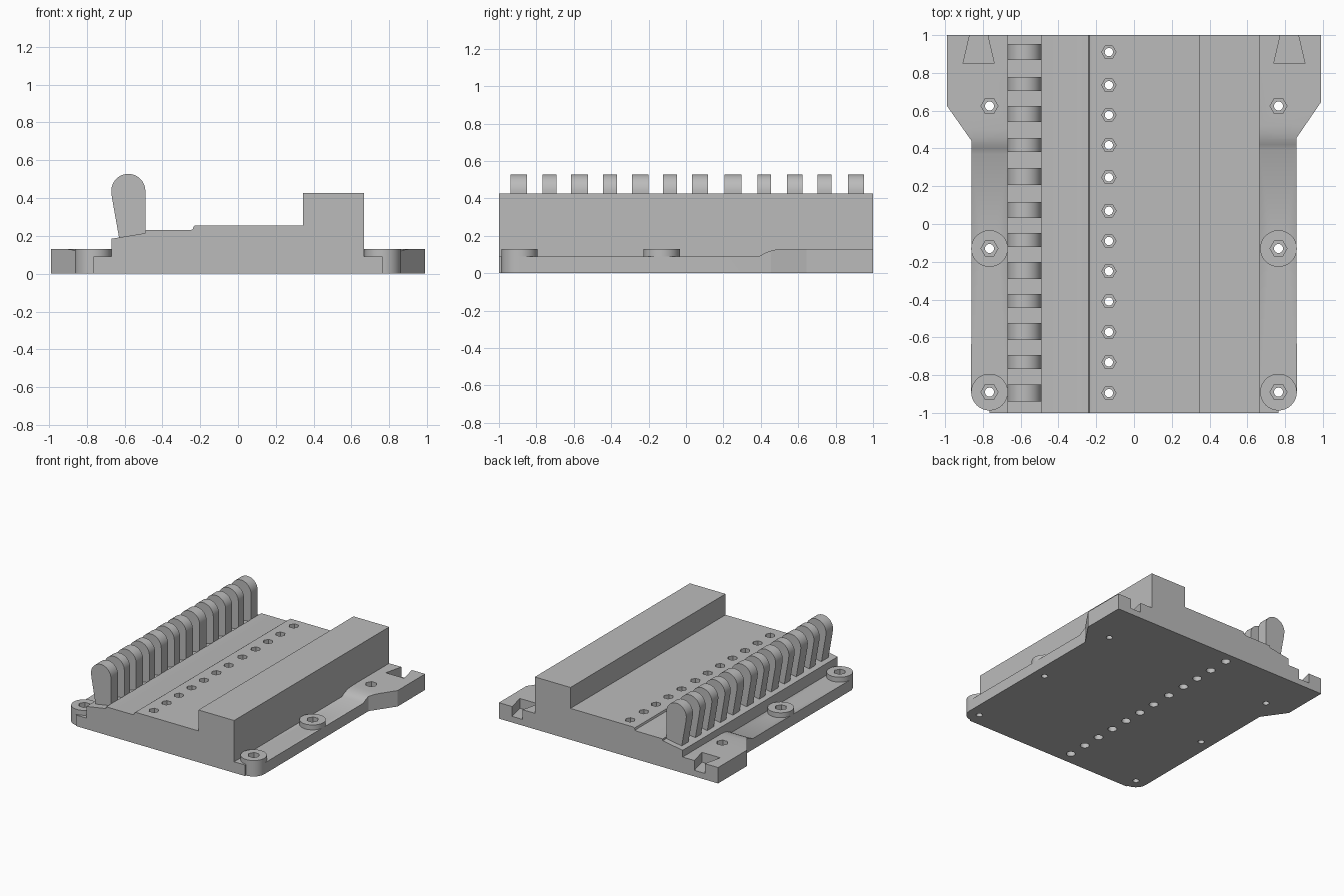
import bpy, bmesh, math

if "Cube" in bpy.data.objects:
    bpy.data.objects.remove(bpy.data.objects["Cube"])

grey = bpy.data.materials.new("plain grey")
grey.diffuse_color = (0.5, 0.5, 0.5, 1)
grey.use_nodes = True
grey.node_tree.nodes["Principled BSDF"].inputs["Base Color"].default_value = grey.diffuse_color


def add_prism(bm, pts, axis, a, b):
    """Extrude a 2D outline along an axis from a to b."""
    place = {'x': lambda p, d: (d, p[0], p[1]),
             'y': lambda p, d: (p[0], d, p[1]),
             'z': lambda p, d: (p[0], p[1], d)}[axis]
    lo = [bm.verts.new(place(p, a)) for p in pts]
    hi = [bm.verts.new(place(p, b)) for p in pts]
    bm.faces.new(lo)
    bm.faces.new(hi)
    n = len(pts)
    for i in range(n):
        j = (i + 1) % n
        bm.faces.new((lo[i], lo[j], hi[j], hi[i]))


def make(name, prisms):
    bm = bmesh.new()
    for p in prisms:
        add_prism(bm, *p)
    bmesh.ops.recalc_face_normals(bm, faces=bm.faces[:])
    me = bpy.data.meshes.new(name)
    bm.to_mesh(me)
    bm.free()
    me.materials.append(grey)
    ob = bpy.data.objects.new(name, me)
    bpy.context.collection.objects.link(ob)
    return ob


def arc(cx, cy, r, a0, a1, n):
    return [(cx + r * math.cos(math.radians(a0 + (a1 - a0) * i / n)),
             cy + r * math.sin(math.radians(a0 + (a1 - a0) * i / n))) for i in range(n + 1)]


def circle(cx, cy, r, n=40):
    return arc(cx, cy, r, 0, 360, n)[:-1]


def cut(ob, prisms, op='DIFFERENCE'):
    cutter = make("cutter", prisms)
    cutter.hide_render = True
    mod = ob.modifiers.new("cut", 'BOOLEAN')
    mod.object, mod.operation, mod.solver = cutter, op, 'EXACT'
    deps = bpy.context.evaluated_depsgraph_get()
    me = bpy.data.meshes.new_from_object(ob.evaluated_get(deps))
    ob.modifiers.clear()
    ob.data = me
    bpy.data.objects.remove(cutter)


# main body: stepped profile along y
body = make("main_body", [([(-0.67, 0), (-0.67, 0.185), (-0.49, 0.215), (-0.49, 0.23),
                            (-0.25, 0.23), (-0.24, 0.235), (-0.235, 0.25), (-0.225, 0.256),
                            (0.343, 0.256), (0.343, 0.427), (0.665, 0.427), (0.665, 0)],
                           'y', -1, 1)])

# row of holes: hexagon pocket on top, through hole, round pocket below
row = [0.91, 0.735, 0.577, 0.417, 0.247, 0.07, -0.09, -0.25, -0.41, -0.572, -0.732, -0.895]
cut(body, [(circle(-0.133, y, 0.038, 6), 'z', 0.18, 0.4) for y in row])
cut(body, [(circle(-0.133, y, 0.034, 24), 'z', -0.1, 0.08) for y in row])
cut(body, [(circle(-0.133, y, 0.022, 24), 'z', -0.1, 0.4) for y in row])

# side flanges with ramp, screw holes and dovetail notches
screws = [0.625, -0.13, -0.89]
for s, side, ya, yb, yr in ((-1, "left", 0.625, 0.44, 0.37), (1, "right", 0.645, 0.455, 0.39)):
    inner = 0.67 if s < 0 else 0.665
    outline = [(inner, 1), (0.99, 1), (0.99, ya), (0.86, yb)]
    outline += arc(0.765, -0.89, 0.097, 0, -90, 14)
    outline += [(0.765, -1), (inner, -1)]
    flange = make(side + "_flange", [([(s * x, y) for x, y in outline], 'z', 0, 0.13)])
    # remove everything above the low level in front of the ramp
    ramp = [(yr, 0.09), (yr + 0.03, 0.107), (yr + 0.06, 0.119), (yr + 0.09, 0.126),
            (yr + 0.13, 0.13), (yr + 0.13, 0.3), (-1.2, 0.3), (-1.2, 0.09)]
    cut(flange, [(ramp, 'x', s * 0.5, s * 1.2)])
    notch = [(0.905, 0.85), (0.74, 0.85), (0.775, 1), (0.775, 1.1), (0.87, 1.1), (0.87, 1)]
    cut(flange, [([(s * x, y) for x, y in notch], 'z', 0.05, 0.3)])
    bosses = [make(side + "_screw_boss", [(circle(s * 0.765, y, 0.097, 56), 'z', 0.09, 0.13)])
              for y in screws[1:]]
    for ob in [flange] + bosses:
        cut(ob, [(circle(s * 0.765, y, 0.045, 6), 'z', 0.065, 0.3) for y in screws])
        cut(ob, [(circle(s * 0.765, y, 0.024, 24), 'z', -0.1, 0.3) for y in screws])

# row of upright fingers, alternating wide and narrow
finger = [(-0.628, 0.185), (-0.49, 0.21), (-0.49, 0.437)]
finger += arc(-0.58, 0.438, 0.09, 4, 184, 28) + [(-0.667, 0.405)]
centres = [0.91, 0.741, 0.582, 0.418, 0.251, 0.074, -0.085, -0.245, -0.407, -0.569, -0.73, -0.894]
widths = [0.086, 0.074, 0.084, 0.074, 0.09, 0.086, 0.074, 0.09, 0.074, 0.09, 0.074, 0.09]
for y, w in zip(centres, widths):
    make("upright_finger", [(finger, 'y', y - w / 2, y + w / 2)])

# smooth the round faces, keep edges sharp
bpy.ops.object.select_all(action='DESELECT')
for ob in bpy.context.collection.objects:
    ob.select_set(True)
bpy.context.view_layer.objects.active = body
bpy.ops.object.shade_smooth_by_angle(angle=math.radians(30))
